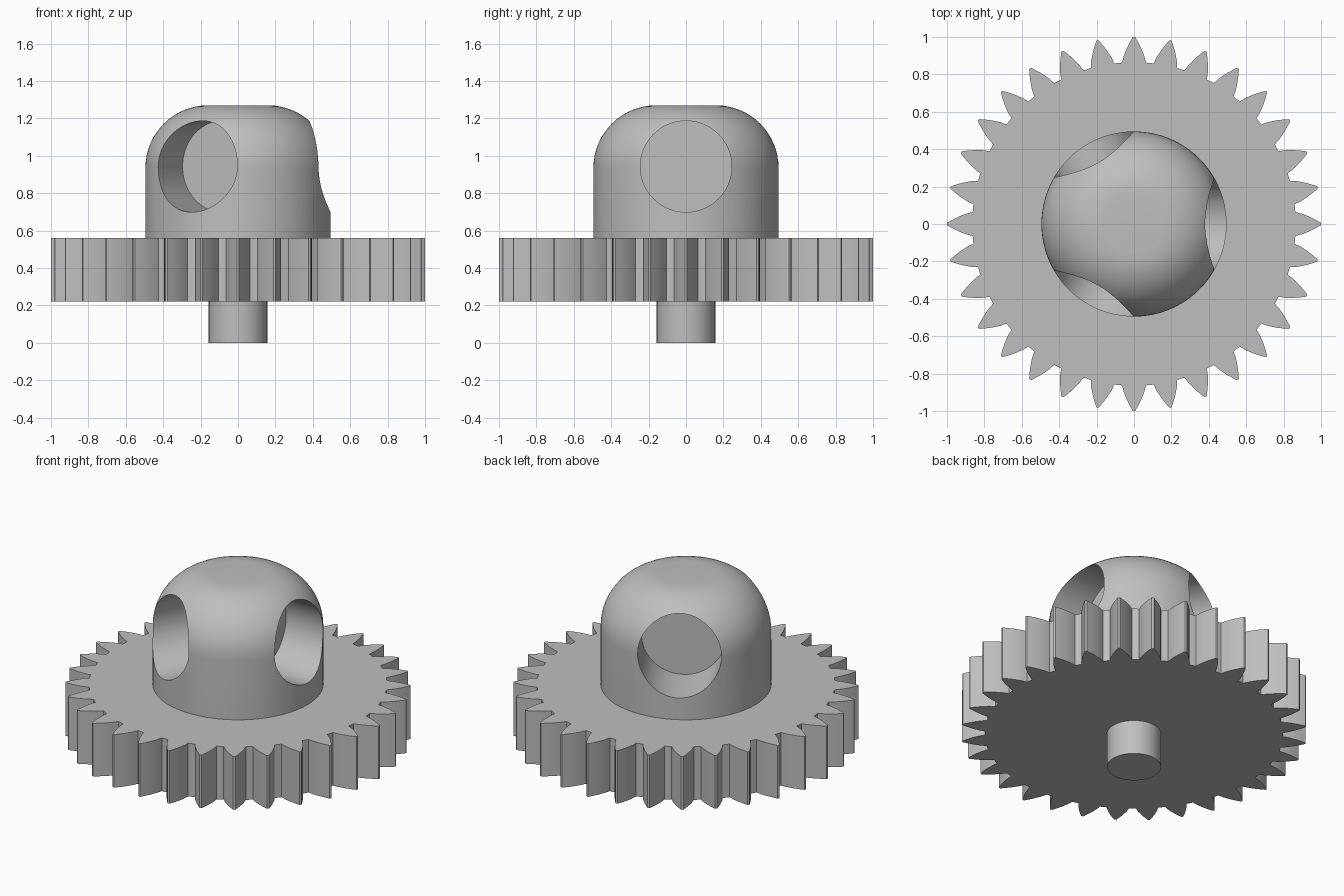
import bpy, bmesh, math
from mathutils import Matrix

cube = bpy.data.objects.get("Cube")
if cube:
    bpy.data.objects.remove(cube, do_unlink=True)

grey = bpy.data.materials.new("plain grey")
grey.use_nodes = True
colour = (0.52, 0.52, 0.52, 1)
grey.diffuse_color = colour
grey.node_tree.nodes["Principled BSDF"].inputs["Base Color"].default_value = colour


def add_object(name, bm):
    bmesh.ops.recalc_face_normals(bm, faces=bm.faces)
    mesh = bpy.data.meshes.new(name)
    bm.to_mesh(mesh)
    bm.free()
    mesh.materials.append(grey)
    obj = bpy.data.objects.new(name, mesh)
    bpy.context.collection.objects.link(obj)
    return obj


def select(obj):
    bpy.ops.object.select_all(action='DESELECT')
    obj.select_set(True)
    bpy.context.view_layer.objects.active = obj


def smooth(obj, degrees):
    select(obj)
    bpy.ops.object.shade_smooth_by_angle(angle=math.radians(degrees))


def prism(name, outline, z0, z1):
    """Extrude a closed outline from z0 up to z1."""
    bm = bmesh.new()
    face = bm.faces.new([bm.verts.new((x, y, z0)) for x, y in outline])
    ret = bmesh.ops.extrude_face_region(bm, geom=[face], use_keep_orig=True)
    top = [v for v in ret["geom"] if isinstance(v, bmesh.types.BMVert)]
    bmesh.ops.translate(bm, verts=top, vec=(0, 0, z1 - z0))
    return add_object(name, bm)


def polar(r, a):
    return r * math.cos(a), r * math.sin(a)


def lathe(name, profile, steps):
    """Closed solid from (radius, z) rings, capped at both ends."""
    bm = bmesh.new()
    rings = [[bm.verts.new((*polar(r, math.tau * i / steps), z)) for i in range(steps)]
             for r, z in profile]
    for low, high in zip(rings, rings[1:]):
        for i in range(steps):
            j = (i + 1) % steps
            bm.faces.new((low[i], low[j], high[j], high[i]))
    bm.faces.new(rings[0][::-1])
    bm.faces.new(rings[-1])
    return add_object(name, bm)


# Gear wheel: one tooth flank, mirrored and repeated
TEETH = 32
flank = [(0.865, 4.25), (0.90, 3.5), (0.94, 2.35), (0.975, 1.2), (1.0, 0.35)]
tooth = [(r, -a) for r, a in flank] + [(r, a) for r, a in reversed(flank)]
outline = [polar(r, math.tau * t / TEETH + math.radians(a))
           for t in range(TEETH) for r, a in tooth]
gear = prism("gear_wheel", outline, 0.22, 0.56)
smooth(gear, 15)

# Shaft below the gear
shaft = lathe("shaft", [(0.157, 0), (0.157, 0.22)], 64)
smooth(shaft, 30)

# Domed hub with a rounded shoulder and flat crown
R, FILLET, TOP = 0.495, 0.335, 1.27
profile = [(R, 0.56)]
for i in range(17):
    x, z = polar(FILLET, math.pi / 2 * i / 16)
    profile.append((R - FILLET + x, TOP - FILLET + z))
hub = lathe("domed_hub", profile, 128)

# Three flat-bottomed round sockets
for k in range(3):
    bm = bmesh.new()
    place = (Matrix.Rotation(math.tau * k / 3, 4, 'Z')
             @ Matrix.Translation((0.47, 0, 0.943))
             @ Matrix.Rotation(math.pi / 2, 4, 'Y'))
    bmesh.ops.create_cone(bm, cap_ends=True, segments=72, radius1=0.244,
                          radius2=0.244, depth=0.6, matrix=place)
    cutter = add_object("socket_cutter", bm)
    cutter.hide_render = True
    mod = hub.modifiers.new("socket", 'BOOLEAN')
    mod.operation = 'DIFFERENCE'
    mod.solver = 'EXACT'
    mod.object = cutter
    select(hub)
    bpy.ops.object.modifier_apply(modifier=mod.name)
    bpy.data.objects.remove(cutter, do_unlink=True)
smooth(hub, 30)
